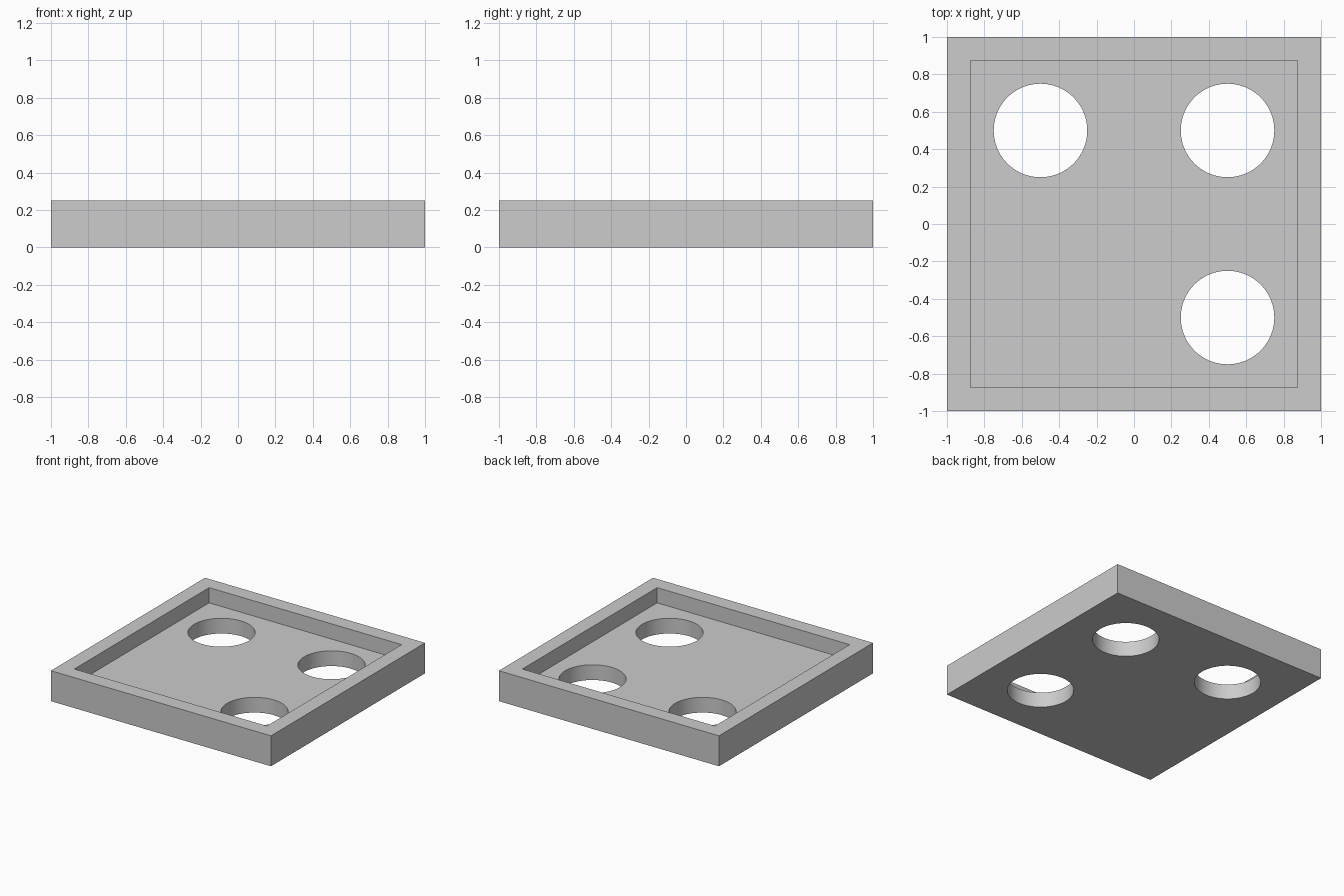
import bpy

if "Cube" in bpy.data.objects:
    bpy.data.objects.remove(bpy.data.objects["Cube"])

SIZE, HEIGHT = 2.0, 0.25
RIM, FLOOR = 0.125, 0.125
HOLE_RADIUS = 0.25
HOLES = [(-0.5, 0.5), (0.5, 0.5), (0.5, -0.5)]

grey = bpy.data.materials.new("light_grey")
grey.diffuse_color = (0.604, 0.604, 0.604, 1)
grey.use_nodes = True
grey.node_tree.nodes["Principled BSDF"].inputs["Base Color"].default_value = grey.diffuse_color


def box(name, width, z0, z1):
    bpy.ops.mesh.primitive_cube_add(size=1, location=(0, 0, (z0 + z1) / 2))
    ob = bpy.context.object
    ob.name = name
    ob.scale = (width, width, z1 - z0)
    bpy.ops.object.transform_apply(location=True, rotation=False, scale=True)
    ob.data.materials.append(grey)
    return ob


def cut(target, cutter):
    mod = target.modifiers.new("cut", 'BOOLEAN')
    mod.operation = 'DIFFERENCE'
    mod.solver = 'EXACT'
    mod.object = cutter
    bpy.context.view_layer.objects.active = target
    bpy.ops.object.modifier_apply(modifier=mod.name)
    bpy.data.objects.remove(cutter)


# Square tray with a raised rim
tray = box("tray", SIZE, 0, HEIGHT)
cut(tray, box("recess_cutter", SIZE - 2 * RIM, FLOOR, HEIGHT + 0.2))

# Three round holes through the floor
for x, y in HOLES:
    bpy.ops.mesh.primitive_cylinder_add(vertices=96, radius=HOLE_RADIUS, depth=1,
                                        location=(x, y, 0))
    hole = bpy.context.object
    hole.name = "hole_cutter"
    hole.data.materials.append(grey)
    cut(tray, hole)

# Smooth hole walls, sharp edges elsewhere
bpy.ops.object.select_all(action='DESELECT')
tray.select_set(True)
bpy.context.view_layer.objects.active = tray
bpy.ops.object.shade_smooth_by_angle()
